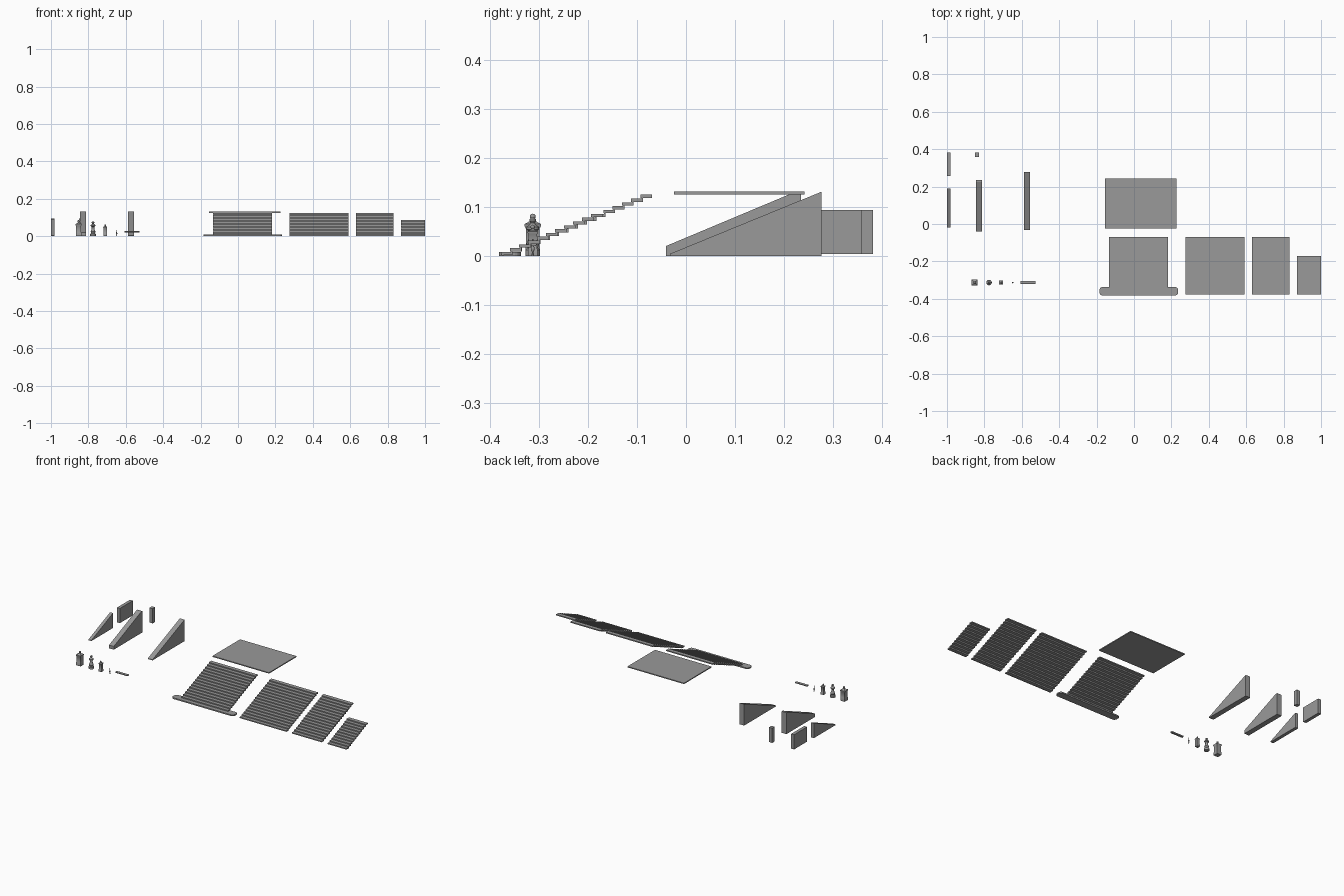
import bpy, bmesh, math
from mathutils import Matrix, Vector

if "Cube" in bpy.data.objects:
    bpy.data.objects.remove(bpy.data.objects["Cube"])

RISE = 0.0078

grey = bpy.data.materials.new("dark_grey")
grey.diffuse_color = (0.32, 0.32, 0.32, 1)
grey.use_nodes = True
grey.node_tree.nodes["Principled BSDF"].inputs["Base Color"].default_value = grey.diffuse_color


def finish(bm, name, smooth=False):
    bmesh.ops.recalc_face_normals(bm, faces=bm.faces)
    me = bpy.data.meshes.new(name)
    bm.to_mesh(me)
    bm.free()
    me.materials.append(grey)
    ob = bpy.data.objects.new(name, me)
    bpy.context.collection.objects.link(ob)
    if smooth:
        bpy.ops.object.select_all(action='DESELECT')
        ob.select_set(True)
        bpy.context.view_layer.objects.active = ob
        bpy.ops.object.shade_smooth_by_angle(angle=math.radians(35))
    return ob


def add_box(bm, x0, x1, y0, y1, z0, z1):
    m = Matrix.Translation(((x0 + x1) / 2, (y0 + y1) / 2, (z0 + z1) / 2)) @ \
        Matrix.Diagonal((x1 - x0, y1 - y0, z1 - z0, 1))
    bmesh.ops.create_cube(bm, size=1, matrix=m)


def box(name, *dims):
    bm = bmesh.new()
    add_box(bm, *dims)
    return finish(bm, name)


def add_prism(bm, points, offset):
    face = bm.faces.new([bm.verts.new(p) for p in points])
    new = bmesh.ops.extrude_face_region(bm, geom=[face])['geom']
    bmesh.ops.translate(bm, verts=[v for v in new if isinstance(v, bmesh.types.BMVert)],
                        vec=Vector(offset))


def side_wall(name, x0, x1, profile):
    bm = bmesh.new()
    add_prism(bm, [(x0, y, z) for y, z in profile], (x1 - x0, 0, 0))
    return finish(bm, name)


def add_lathe(bm, x, y, profile, sides, turn=0.0):
    rings = []
    for r, z in profile:
        rings.append([bm.verts.new((x + r * math.cos(turn + 2 * math.pi * i / sides),
                                    y + r * math.sin(turn + 2 * math.pi * i / sides), z))
                      for i in range(sides)])
    for a, b in zip(rings, rings[1:]):
        for i in range(sides):
            j = (i + 1) % sides
            bm.faces.new((a[i], a[j], b[j], b[i]))
    bm.faces.new(rings[0])
    bm.faces.new(rings[-1])


def stairs(name, x0, x1, steps, run=0.019, bullnose=False):
    # treads with a slight nosing, joined by thin risers
    bm = bmesh.new()
    y = -0.378
    for i in range(steps):
        z = (i + 1) * RISE
        ya = y + i * run
        if not (bullnose and i == 0):
            add_box(bm, x0, x1, ya, ya + run + 0.005, z - 0.0066, z)
            add_box(bm, x0 + 0.001, x1 - 0.001, ya + 0.002, ya + 0.005, z - RISE, z - 0.006)
    if bullnose:
        # wide bottom step with rounded ends
        ya, yb, r, pts = -0.382, -0.337, 0.017, []
        for cx, cy, a in ((x1 + 0.053 - r, ya + r, -90), (x1 + 0.053 - r, yb - r, 0),
                          (x0 - 0.052 + r, yb - r, 90), (x0 - 0.052 + r, ya + r, 180)):
            for k in range(7):
                t = math.radians(a + 15 * k)
                pts.append((cx + r * math.cos(t), cy + r * math.sin(t), 0.0))
        add_prism(bm, pts, (0, 0, RISE))
    return finish(bm, name)


# stair flights
stairs("bullnose_stairs", -0.133, 0.183, 16, bullnose=True)
stairs("wide_stairs", 0.275, 0.592, 16)
stairs("medium_stairs", 0.63, 0.832, 16)
stairs("short_stairs", 0.872, 1.0, 11, run=0.0184)

# landing slab
box("landing_slab", -0.156, 0.227, -0.024, 0.242, 0.125, 0.131)

# side walls below the stairs
side_wall("curb_wall", -0.845, -0.813, [(-0.041, 0), (-0.041, 0.02), (0.224, 0.131),
                                        (0.235, 0.131), (0.235, 0)])
side_wall("large_wedge_wall", -0.588, -0.556, [(-0.033, 0), (-0.033, 0.004),
                                               (0.277, 0.131), (0.277, 0)])
side_wall("small_wedge_wall", -1.0, -0.98, [(-0.02, 0), (-0.02, 0.004),
                                            (0.19, 0.091), (0.19, 0)])

# landing panel and pillar
box("landing_panel", -1.0, -0.98, 0.256, 0.382, 0.004, 0.094)
box("pillar", -0.851, -0.829, 0.358, 0.382, 0.004, 0.094)

Y, Q = -0.313, math.sqrt(2)


def square_post(name, x, profile, ball_r, ball_z):
    # square newel post with moulded cap and ball finial
    bm = bmesh.new()
    add_lathe(bm, x, Y, [(w * Q, z) for w, z in profile], 4, math.pi / 4)
    bmesh.ops.create_uvsphere(bm, u_segments=12, v_segments=8, radius=ball_r,
                              matrix=Matrix.Translation((x, Y, ball_z)))
    return finish(bm, name, True)


square_post("large_newel_post", -0.852,
            [(0.0148, 0), (0.0148, 0.018), (0.0135, 0.021), (0.0135, 0.055), (0.0165, 0.06),
             (0.0165, 0.065), (0.009, 0.069), (0.004, 0.073), (0.004, 0.076)], 0.006, 0.080)
square_post("small_newel_post", -0.71,
            [(0.0095, 0), (0.0095, 0.013), (0.0085, 0.015), (0.0085, 0.044), (0.0105, 0.047),
             (0.0105, 0.05), (0.004, 0.053), (0.003, 0.056)], 0.0045, 0.059)

# turned newel post
bm = bmesh.new()
add_lathe(bm, -0.775, Y, [(0.015, 0), (0.015, 0.012), (0.011, 0.016), (0.013, 0.024),
                          (0.009, 0.034), (0.007, 0.042), (0.008, 0.05), (0.013, 0.054),
                          (0.013, 0.059), (0.007, 0.063), (0.004, 0.067), (0.007, 0.071),
                          (0.007, 0.075), (0.002, 0.079)], 16)
finish(bm, "turned_newel_post", True)

# thin turned baluster
bm = bmesh.new()
add_lathe(bm, -0.649, Y, [(0.003, 0), (0.003, 0.003), (0.0015, 0.005), (0.002, 0.009),
                          (0.004, 0.013), (0.004, 0.016), (0.002, 0.02), (0.0015, 0.028),
                          (0.002, 0.034)], 12)
finish(bm, "baluster", True)

# handrail piece with a bevelled top
bm = bmesh.new()
add_prism(bm, [(-0.607, Y + y, z) for y, z in ((-0.006, 0.02), (-0.008, 0.023), (-0.008, 0.026),
               (-0.004, 0.028), (0.004, 0.028), (0.008, 0.026), (0.008, 0.023), (0.006, 0.02))],
          (0.081, 0, 0))
finish(bm, "handrail", True)
